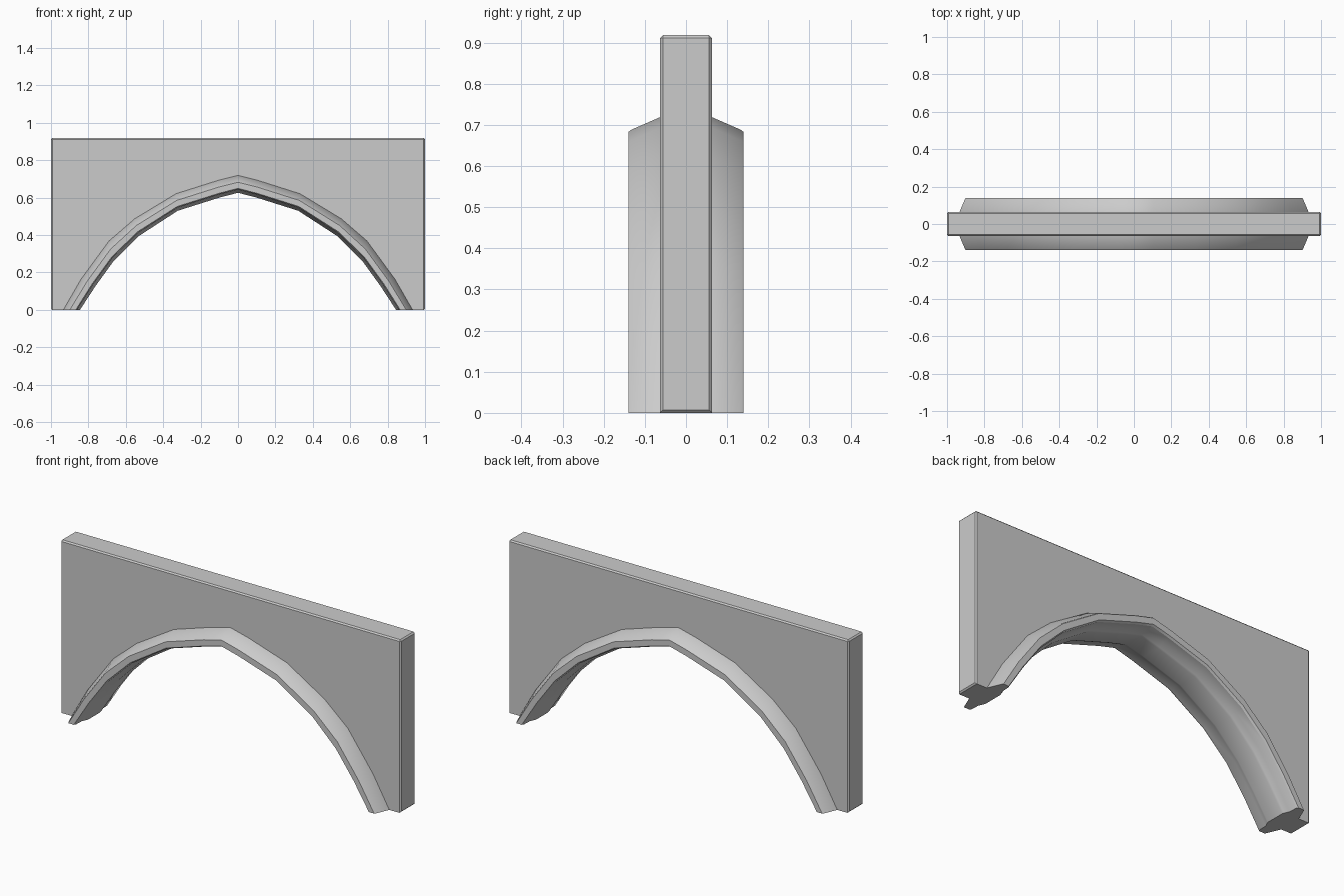
import bpy, bmesh

if "Cube" in bpy.data.objects:
    bpy.data.objects.remove(bpy.data.objects["Cube"])

# Half of the pointed arch, foot to crown: (inner x, inner z, outer x, outer z)
HALF = [(.845, 0, .935, 0), (.76, .13, .84, .165), (.668, .257, .69, .37),
        (.53, .395, .553, .488), (.322, .53, .332, .622), (.1, .6, .105, .694),
        (0, .626, 0, .72)]
ARCH = HALF + [(-a, b, -c, d) for a, b, c, d in reversed(HALF[:-1])]


def arch_point(p, t):
    return p[0] + (p[2] - p[0]) * t, p[1] + (p[3] - p[1]) * t


def finish(name, bm):
    bmesh.ops.recalc_face_normals(bm, faces=bm.faces)
    mesh = bpy.data.meshes.new(name)
    bm.to_mesh(mesh)
    bm.free()
    obj = bpy.data.objects.new(name, mesh)
    bpy.context.collection.objects.link(obj)
    bpy.ops.object.select_all(action='DESELECT')
    obj.select_set(True)
    bpy.context.view_layer.objects.active = obj
    bpy.ops.object.shade_smooth_by_angle(angle=.5)
    return obj


# Wall panel with the arch opening, softened on its outer edges
W, H, T = 1.0, .918, .063
bm = bmesh.new()
outline = [(-W, 0), (-W, H), (W, H), (W, 0)] + [arch_point(p, .5) for p in ARCH]
face = bm.faces.new([bm.verts.new((x, -T, z)) for x, z in outline])
ext = bmesh.ops.extrude_face_region(bm, geom=[face])
bmesh.ops.translate(bm, vec=(0, 2 * T, 0),
                    verts=[v for v in ext['geom'] if isinstance(v, bmesh.types.BMVert)])
bmesh.ops.recalc_face_normals(bm, faces=bm.faces)
outer = [e for e in bm.edges if all(abs(v.co.x) > W - .001 for v in e.verts)
         or all(v.co.z > H - .001 for v in e.verts)]
bmesh.ops.bevel(bm, geom=outer, offset=.007, segments=1, affect='EDGES')
finish("wall_panel", bm)

# Moulded rib: half section (y, inner-to-outer fraction), mirrored and swept on the arch
SIDE = [(.05, 0), (.06, .03), (.085, .16), (.13, .18), (.14, .25),
        (.14, .6), (.135, .65), (.06, 1.0)]
SECTION = SIDE + [(-y, t) for y, t in reversed(SIDE)]
bm = bmesh.new()
rings = []
for p in ARCH:
    ring = []
    for y, t in SECTION:
        x, z = arch_point(p, t)
        ring.append(bm.verts.new((x, y, z)))
    rings.append(ring)
n = len(SECTION)
for r, s in zip(rings, rings[1:]):
    for i in range(n):
        j = (i + 1) % n
        bm.faces.new((r[i], r[j], s[j], s[i]))
bm.faces.new(rings[0])
bm.faces.new(rings[-1])
finish("arch_rib", bm)
